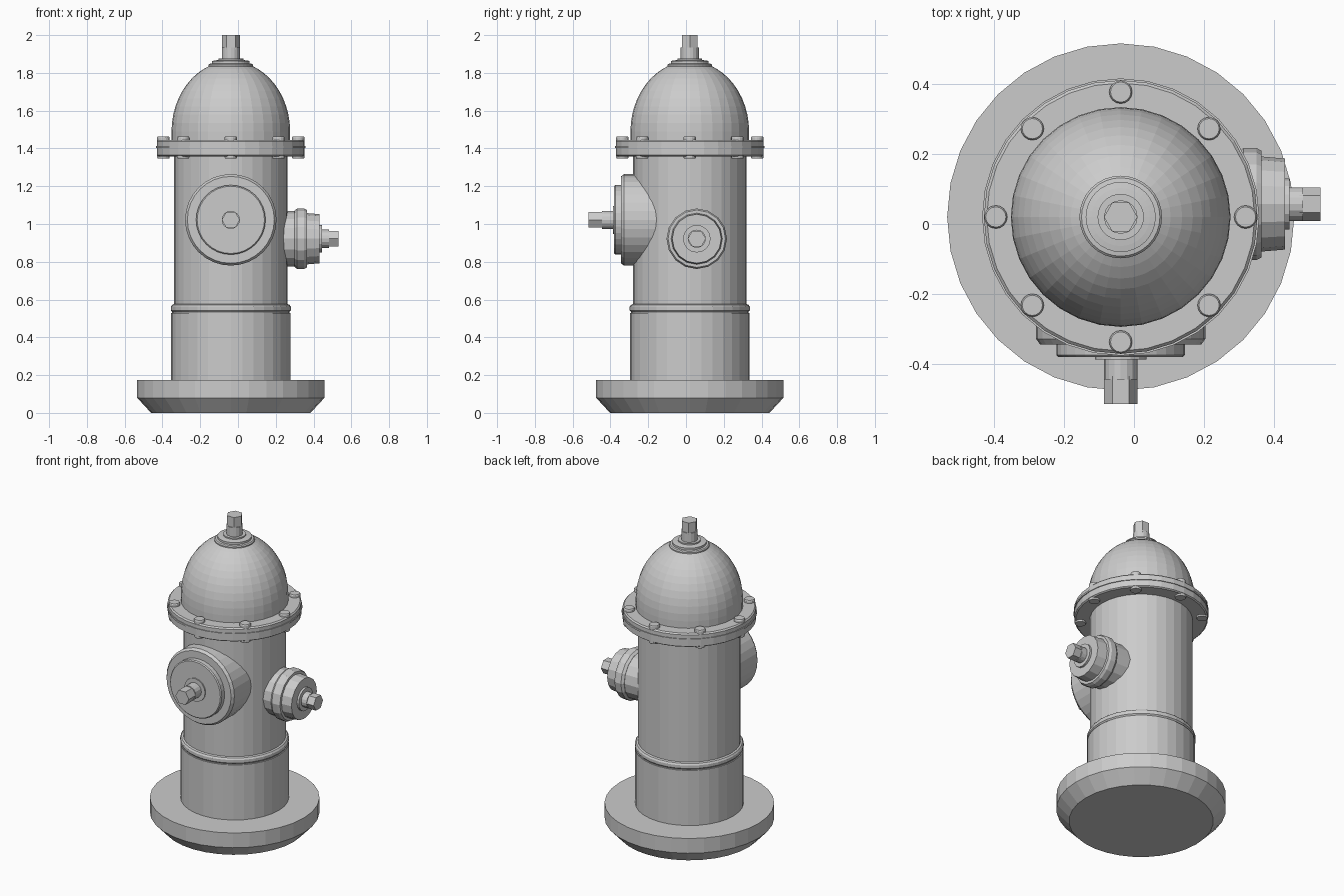
import bpy, bmesh
from math import sin, cos, pi
from mathutils import Matrix, Vector

if "Cube" in bpy.data.objects:
    bpy.data.objects.remove(bpy.data.objects["Cube"])

CX, CY = -0.038, 0.02          # vertical axis of the hydrant
UP = Matrix.Identity(4)
FRONT = Matrix.Rotation(pi / 2, 4, 'X')    # local z -> -y
RIGHT = Matrix.Rotation(pi / 2, 4, 'Y')    # local z -> +x


def lathe(name, profile, loc=(CX, CY, 0), rot=UP, sides=32, phase=0.0):
    """Closed solid of revolution from (radius, height) points."""
    bm = bmesh.new()
    rings = [[bm.verts.new((r * cos(phase + 2 * pi * i / sides),
                            r * sin(phase + 2 * pi * i / sides), h))
              for i in range(sides)] for r, h in profile]
    for a, b in zip(rings, rings[1:]):
        for i in range(sides):
            j = (i + 1) % sides
            bm.faces.new((a[i], a[j], b[j], b[i]))
    bm.faces.new(rings[0][::-1])
    bm.faces.new(rings[-1])
    bm.transform(Matrix.Translation(Vector(loc)) @ rot)
    bmesh.ops.recalc_face_normals(bm, faces=bm.faces)
    me = bpy.data.meshes.new(name)
    bm.to_mesh(me)
    bm.free()
    ob = bpy.data.objects.new(name, me)
    bpy.context.collection.objects.link(ob)
    return ob


def operating_nut(name, start, mid, end, loc, rot=UP, phase=0.0):
    """Round stem with a hexagonal head."""
    lathe(name + "_stem", [(0.048, start), (0.048, mid)], loc, rot, 16)
    lathe(name + "_hex", [(0.048, mid - 0.01), (0.048, end)], loc, rot, 6, phase)


# Base and barrel
lathe("base", [(0.422, 0), (0.496, 0.08), (0.496, 0.175)])
lathe("lower_barrel", [(0.317, 0.16), (0.317, 0.53)])
lathe("barrel_ring", [(0.311, 0.52), (0.311, 0.535), (0.318, 0.543),
                      (0.318, 0.562), (0.311, 0.572), (0.300, 0.576)])
lathe("barrel", [(0.300, 0.5), (0.300, 1.38)])

# Bolted flanges with gasket between
lathe("lower_flange", [(0.383, 1.358), (0.391, 1.364), (0.391, 1.403)])
lathe("gasket", [(0.396, 1.403), (0.396, 1.414)])
lathe("upper_flange", [(0.391, 1.414), (0.391, 1.438), (0.383, 1.446)])
for k in range(8):
    a = k * pi / 4
    lathe("flange_bolt", [(0.031, 1.348), (0.033, 1.353), (0.033, 1.458), (0.029, 1.464)],
          (CX + 0.357 * cos(a), CY + 0.357 * sin(a), 0), sides=16)

# Dome bonnet and its top collar
dome = [(0.314, 1.43)]
for k in range(10):
    t = k * 0.122
    dome.append((0.314 * cos(t), 1.49 + 0.372 * sin(t)))
dome.append((0.112, 1.838))
lathe("dome", dome)
lathe("dome_collar", [(0.118, 1.815), (0.118, 1.842), (0.112, 1.848), (0.100, 1.85),
                      (0.100, 1.863), (0.083, 1.866), (0.066, 1.868), (0.066, 1.876)])
operating_nut("top_nut", 1.86, 1.935, 2.0, (CX, CY, 0))

# Large front outlet
f = (CX, 0, 1.022)
lathe("front_outlet", [(0.242, 0.1), (0.242, 0.328), (0.230, 0.345)], f, FRONT)
lathe("front_cap", [(0.184, 0.33), (0.184, 0.374), (0.178, 0.38)], f, FRONT)
lathe("front_hub", [(0.074, 0.37), (0.074, 0.387)], f, FRONT, 16)
operating_nut("front_nut", 0.37, 0.445, 0.515, f, FRONT)

# Smaller right outlet
r = (0, 0.057, 0.922)
lathe("right_outlet", [(0.146, 0.1), (0.146, 0.31)], r, RIGHT, 16)
lathe("right_outlet_flange", [(0.148, 0.298), (0.160, 0.313), (0.160, 0.35), (0.152, 0.365)],
      r, RIGHT, 16)
lathe("right_cap", [(0.137, 0.35), (0.130, 0.432)], r, RIGHT, 16)
lathe("right_hub", [(0.073, 0.42), (0.073, 0.445)], r, RIGHT, 16)
operating_nut("right_nut", 0.43, 0.483, 0.533, r, RIGHT, pi / 2)
